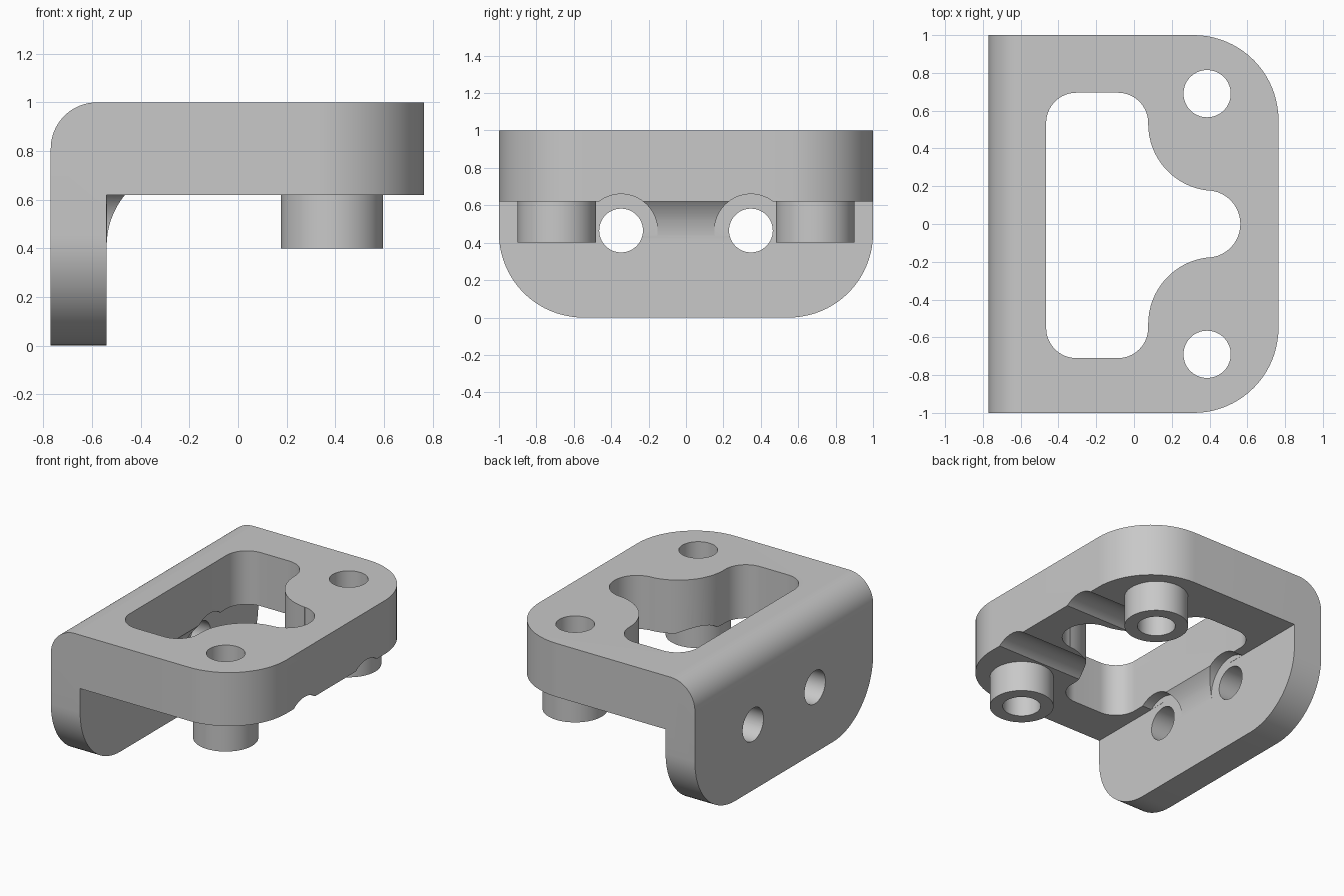
import bpy, bmesh, math
from mathutils import Vector

cube = bpy.data.objects.get("Cube")
if cube:
    bpy.data.objects.remove(cube, do_unlink=True)

grey = bpy.data.materials.new("light grey")
grey.use_nodes = True
COLOUR = (0.58, 0.58, 0.58, 1)
grey.diffuse_color = COLOUR
grey.node_tree.nodes["Principled BSDF"].inputs["Base Color"].default_value = COLOUR

X0, X1 = -0.77, 0.765        # overall extent in x
WALL, UNDER = -0.54, 0.62    # inner wall face, underside of plate


def arc(cx, cy, r, a0, a1, n=16):
    angles = [math.radians(a0 + (a1 - a0) * i / n) for i in range(n + 1)]
    return [(cx + r * math.cos(a), cy + r * math.sin(a)) for a in angles]


def prism(name, pts, axis, lo, hi):
    """Extrude a 2D outline along the given axis from lo to hi."""
    place = {"x": lambda u, v, w: (w, u, v),
             "y": lambda u, v, w: (u, w, v),
             "z": lambda u, v, w: (u, v, w)}[axis]
    bm = bmesh.new()
    face = bm.faces.new([bm.verts.new(place(u, v, lo)) for u, v in pts])
    geom = bmesh.ops.extrude_face_region(bm, geom=[face])["geom"]
    verts = [g for g in geom if isinstance(g, bmesh.types.BMVert)]
    bmesh.ops.translate(bm, verts=verts, vec=Vector(place(0, 0, hi - lo)))
    bmesh.ops.recalc_face_normals(bm, faces=bm.faces)
    mesh = bpy.data.meshes.new(name)
    bm.to_mesh(mesh)
    bm.free()
    mesh.materials.append(grey)
    obj = bpy.data.objects.new(name, mesh)
    bpy.context.collection.objects.link(obj)
    return obj


def cylinder(name, cu, cv, r, axis, lo, hi):
    return prism(name, arc(cu, cv, r, 0, 360, 64)[:-1], axis, lo, hi)


def combine(target, tool, operation):
    mod = target.modifiers.new(tool.name, "BOOLEAN")
    mod.operation, mod.solver, mod.object = operation, "EXACT", tool
    bpy.context.view_layer.objects.active = target
    bpy.ops.object.modifier_apply(modifier=mod.name)
    bpy.data.objects.remove(tool, do_unlink=True)


def round_edges(obj, test, radius):
    bm = bmesh.new()
    bm.from_mesh(obj.data)
    edges = [e for e in bm.edges if test(*e.verts)]
    bmesh.ops.bevel(bm, geom=edges, offset=radius, segments=20, profile=0.5,
                    affect="EDGES", clamp_overlap=False)
    bm.to_mesh(obj.data)
    bm.free()


def along(a, b, axis):
    return abs((a.co - b.co).normalized()[axis]) > 0.99


# Angle bracket: L profile with rounded plate corners, wall corners and bend
bracket = prism("angle_bracket", [(X0, 0), (WALL, 0), (WALL, UNDER),
                                  (X1, UNDER), (X1, 1), (X0, 1)], "y", -1, 1)
round_edges(bracket, lambda a, b: along(a, b, 2) and min(a.co.x, b.co.x) > X1 - 0.01, 0.45)
round_edges(bracket, lambda a, b: along(a, b, 0) and max(a.co.z, b.co.z) < 0.01, 0.45)
round_edges(bracket, lambda a, b: along(a, b, 1) and a.co.z > 0.99 and a.co.x < X0 + 0.01, 0.19)

# Inner fillet between the two grooves
fillet = [(-0.65, 0.41)] + arc(-0.21, 0.41, 0.33, 180, 134) + [(-0.44, 0.75), (-0.65, 0.75)]
combine(bracket, prism("inner_fillet", fillet, "y", -0.345, 0.345), "UNION")

# Grooves under the plate, in line with the wall holes
for s in (-1, 1):
    combine(bracket, cylinder("groove", s * 0.347, 0.465, 0.195, "x", WALL + 0.001, 1), "DIFFERENCE")

# Window through the plate, with a rounded lobe between the bosses
window = (arc(-0.305, -0.55, 0.16, 180, 270) + arc(-0.085, -0.55, 0.16, 270, 360)
          + arc(0.43, -0.53, 0.355, 180, 94.9) + arc(0.385, 0, 0.178, -85, 85, 24)
          + arc(0.43, 0.53, 0.355, -94.9, -180)
          + arc(-0.085, 0.535, 0.16, 0, 90) + arc(-0.305, 0.535, 0.16, 90, 180))
combine(bracket, prism("window", window, "z", 0.3, 1.2), "DIFFERENCE")

# Bosses, their bores and the wall holes
for s in (-1, 1):
    combine(bracket, cylinder("boss", 0.387, s * 0.69, 0.21, "z", 0.4, 0.8), "UNION")
    combine(bracket, cylinder("bore", 0.387, s * 0.69, 0.125, "z", 0.2, 1.2), "DIFFERENCE")
    combine(bracket, cylinder("wall_hole", s * 0.347, 0.465, 0.117, "x", -1, -0.4), "DIFFERENCE")

bpy.ops.object.select_all(action="DESELECT")
bracket.select_set(True)
bpy.context.view_layer.objects.active = bracket
bpy.ops.object.shade_smooth_by_angle(angle=math.radians(30))
